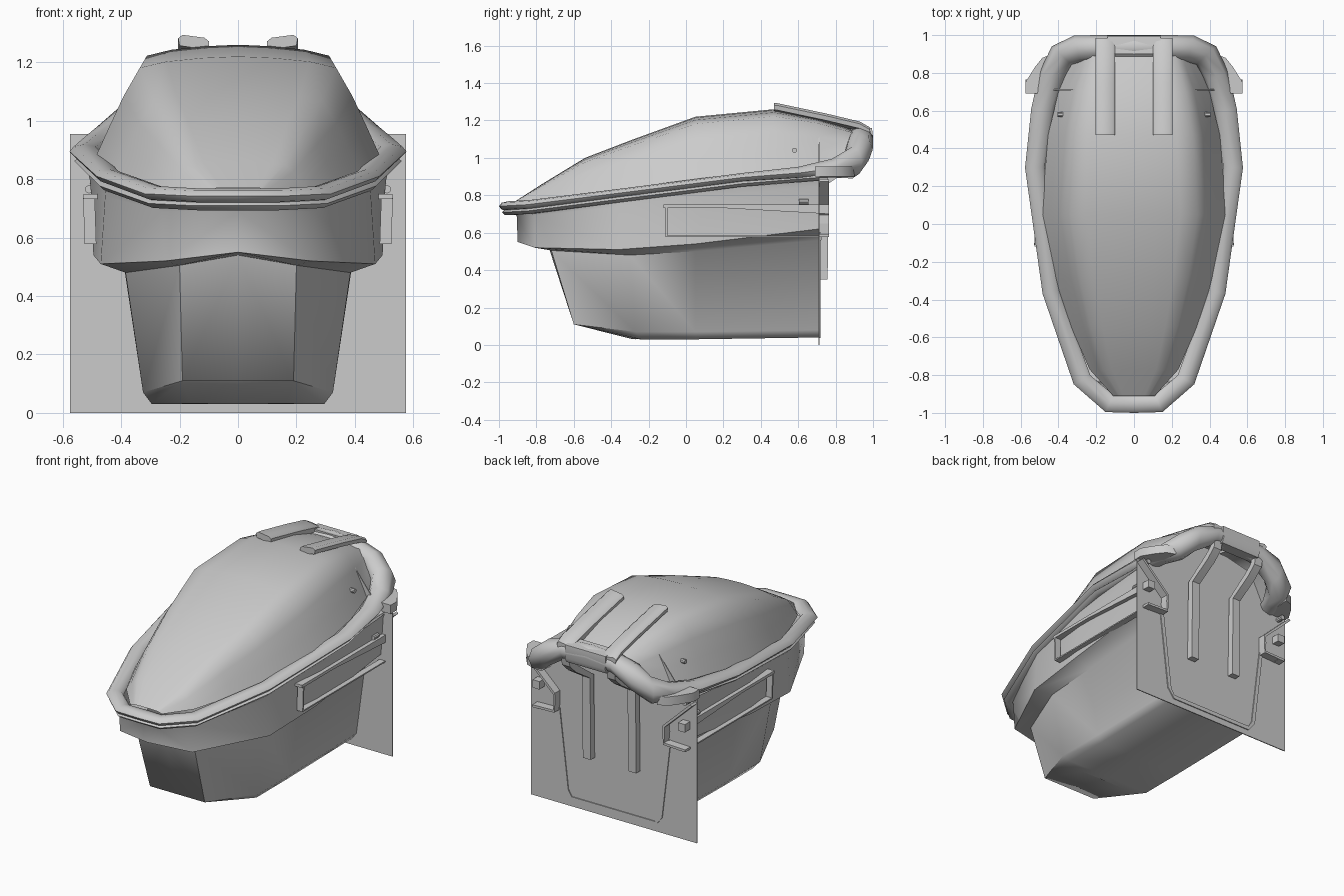
import bpy, bmesh, math
from mathutils import Vector

if "Cube" in bpy.data.objects:
    bpy.data.objects.remove(bpy.data.objects["Cube"])


def finish(name, bm, mirror=False, angle=35):
    bmesh.ops.remove_doubles(bm, verts=bm.verts, dist=0.0005)
    bmesh.ops.recalc_face_normals(bm, faces=bm.faces)
    me = bpy.data.meshes.new(name)
    bm.to_mesh(me)
    bm.free()
    ob = bpy.data.objects.new(name, me)
    bpy.context.collection.objects.link(ob)
    if mirror:
        m = ob.modifiers.new("mirror", 'MIRROR')
        m.use_clip = True
    bpy.ops.object.select_all(action='DESELECT')
    bpy.context.view_layer.objects.active = ob
    ob.select_set(True)
    bpy.ops.object.shade_smooth_by_angle(angle=math.radians(angle))
    return ob


def loft(name, rings, closed=False, caps=False, mirror=True, angle=35):
    bm = bmesh.new()
    vs = [[bm.verts.new(p) for p in r] for r in rings]
    n = len(rings[0])
    for a, b in zip(vs, vs[1:]):
        for i in range(n if closed else n - 1):
            j = (i + 1) % n
            bm.faces.new((a[i], a[j], b[j], b[i]))
    if caps:
        bm.faces.new(vs[0])
        bm.faces.new(vs[-1])
    return finish(name, bm, mirror, angle)


def sweep(name, path, sides=8):
    # path rows: x, y, z, half width, half height
    rings = []
    for i, (x, y, z, w, h) in enumerate(path):
        a, b = path[max(i - 1, 0)], path[min(i + 1, len(path) - 1)]
        side = Vector((b[1] - a[1], a[0] - b[0], 0)).normalized()
        if x == 0:
            side = Vector((0, -1 if y < 0 else 1, 0))
        rings.append([Vector((x, y, z)) + side * w * math.cos(t) + Vector((0, 0, h * math.sin(t)))
                      for t in (2 * math.pi * k / sides for k in range(sides))])
    return loft(name, rings, closed=True, angle=60)


def prism(name, pts, axis, lo, hi, mirror=True):
    # extrude a 2D outline along x or y
    def p(u, v, w):
        return (w, u, v) if axis == 'x' else (u, w, v)
    return loft(name, [[p(u, v, lo) for u, v in pts], [p(u, v, hi) for u, v in pts]],
                closed=True, caps=True, mirror=mirror)


def ribbon(pts, t):
    # 2D outline of a strip of thickness t along a path
    left, right = [], []
    for i, q in enumerate(pts):
        a, b = Vector(pts[max(i - 1, 0)]), Vector(pts[min(i + 1, len(pts) - 1)])
        d = (b - a).normalized() * t / 2
        left.append((q[0] - d.y, q[1] + d.x))
        right.append((q[0] + d.y, q[1] - d.x))
    return left + right[::-1]


def cylinder(name, loc, r, length, rot):
    bpy.ops.mesh.primitive_cylinder_add(vertices=10, radius=r, depth=length, location=loc, rotation=rot)
    bpy.context.object.name = name


# Upper band and lower tub of the hull
lip = [(0, -.93, .72), (.26, -.83, .72), (.45, -.36, .78), (.515, .1, .83), (.52, .71, .88)]
band_top = [(0, -.905, .69), (.26, -.81, .69), (.455, -.36, .74), (.505, .1, .79), (.51, .71, .85)]
band_low = [(0, -.9, .55), (.25, -.81, .52), (.47, -.36, .51), (.495, .05, .54), (.495, .71, .62)]
tub_top = [(0, -.74, .54), (.2, -.72, .505), (.385, -.3, .48), (.39, .05, .50), (.39, .71, .56)]
tub_low = [(0, -.6, .11), (.19, -.6, .11), (.325, -.27, .07), (.325, .05, .07), (.325, .71, .08)]
floor = [(0, -.27, .03), (.16, -.29, .032), (.295, -.24, .03), (.295, .05, .03), (.295, .71, .04)]
keel = [(0, y, z) for x, y, z in floor]
loft("hull", [lip, band_top, band_low, tub_top, tub_low, floor, keel], angle=60)

# Domed canopy: y, half width, base z, top z
stations = [(-.91, .11, .76, .77), (-.77, .235, .77, .86), (-.54, .335, .79, 1.0), (-.28, .42, .82, 1.10),
            (.05, .49, .87, 1.22), (.47, .455, .92, 1.26), (.7, .40, .95, 1.215), (.84, .34, .98, 1.17),
            (.94, .30, 1.05, 1.13)]
section = [(1, 0), (.9, .31), (.8, .61), (.685, .89), (.5, .95), (.25, .985), (0, 1)]
loft("canopy", [[(w * u, y, b + (t - b) * v) for u, v in section] for y, w, b, t in stations], angle=80)

# Rolled rim that swells into the rear arch
rim = [(0, -.95, .742, .05, .026), (.13, -.95, .742, .05, .026), (.275, -.825, .75, .05, .026),
       (.44, -.36, .81, .045, .024), (.525, .3, .895, .052, .024), (.485, .6, .92, .06, .032),
       (.435, .78, .945, .07, .05), (.38, .89, .975, .075, .085), (.30, .925, 1.045, .075, .085),
       (.17, .935, 1.105, .065, .06), (0, .935, 1.12, .065, .055)]
sweep("rim", rim)
sweep("lower_rim", [(x, y, z - .033, .035, .018) for x, y, z, w, h in rim[:6]] + [(.49, .71, .895, .035, .02)], 6)

# Mounting plate with raised channel on its back
prism("back_plate", [(-.575, 0), (.575, 0), (.575, .91), (.45, .94), (.3, 1.13), (.12, 1.17),
                     (-.12, 1.17), (-.3, 1.13), (-.45, .94), (-.575, .91)], 'y', .708, .714, False)
prism("back_channel", ribbon([(.385, .6), (.325, .1), (.29, .05), (-.29, .05), (-.325, .1), (-.385, .6)], .025),
      'y', .71, .72, False)

# Bars over the top (tilted outwards) and straps down the back
bar = [(.10, -.03), (.20, -.015), (.205, .01), (.19, .022), (.115, .012), (.10, .0)]
loft("top_bar", [[(u, y, z + v) for u, v in bar] for y, z in
                 [(.47, 1.272), (.49, 1.27), (.75, 1.215), (.93, 1.172), (.985, 1.14)]],
     closed=True, caps=True, angle=50)
prism("back_strap", ribbon([(.965, 1.13), (.945, 1.02), (.89, .97), (.745, .87), (.737, .35)], .04), 'x', .13, .185)
prism("rear_latch", [(.9, 1.06), (.985, 1.05), (1.0, 1.08), (.995, 1.16), (.9, 1.17)], 'x', -.14, .14, False)

# Flared rear corners
flare = [(.43, .9), (.485, .88), (.525, .83), (.575, .75), (.575, .69), (.45, .69)]
loft("rear_flare", [[(x, y, .90) for x, y in flare], [(x, y, .955) for x, y in flare]], closed=True, caps=True)

# Side ledges, front flaps and the angled brackets at their rear ends
prism("side_ledge", [(-.12, .75), (.765, .75), (.765, .70), (.5, .715), (.2, .732), (-.12, .732)], 'x', .48, .528)
prism("side_flap", [(.485, .58), (.525, .58), (.53, .735), (.49, .735)], 'y', -.11, -.10)
prism("lower_flap", [(.485, .578), (.525, .578), (.525, .586), (.485, .586)], 'y', -.11, .765)
prism("bracket_arm", ribbon([(.57, .88), (.38, .70), (.38, .65)], .015), 'y', .71, .765)
prism("bracket_foot", ribbon([(.53, .585), (.38, .59), (.38, .65)], .015), 'y', .71, .765)

# Small knobs and canopy pins
for s in (-1, 1):
    cylinder("upper_knob", (s * .52, .735, .88), .016, .05, (math.pi / 2, 0, 0))
    cylinder("lower_knob", (s * .51, .63, .765), .014, .05, (math.pi / 2, 0, 0))
    cylinder("canopy_pin", (s * .39, .58, 1.04), .014, .03, (0, math.pi / 2, 0))
